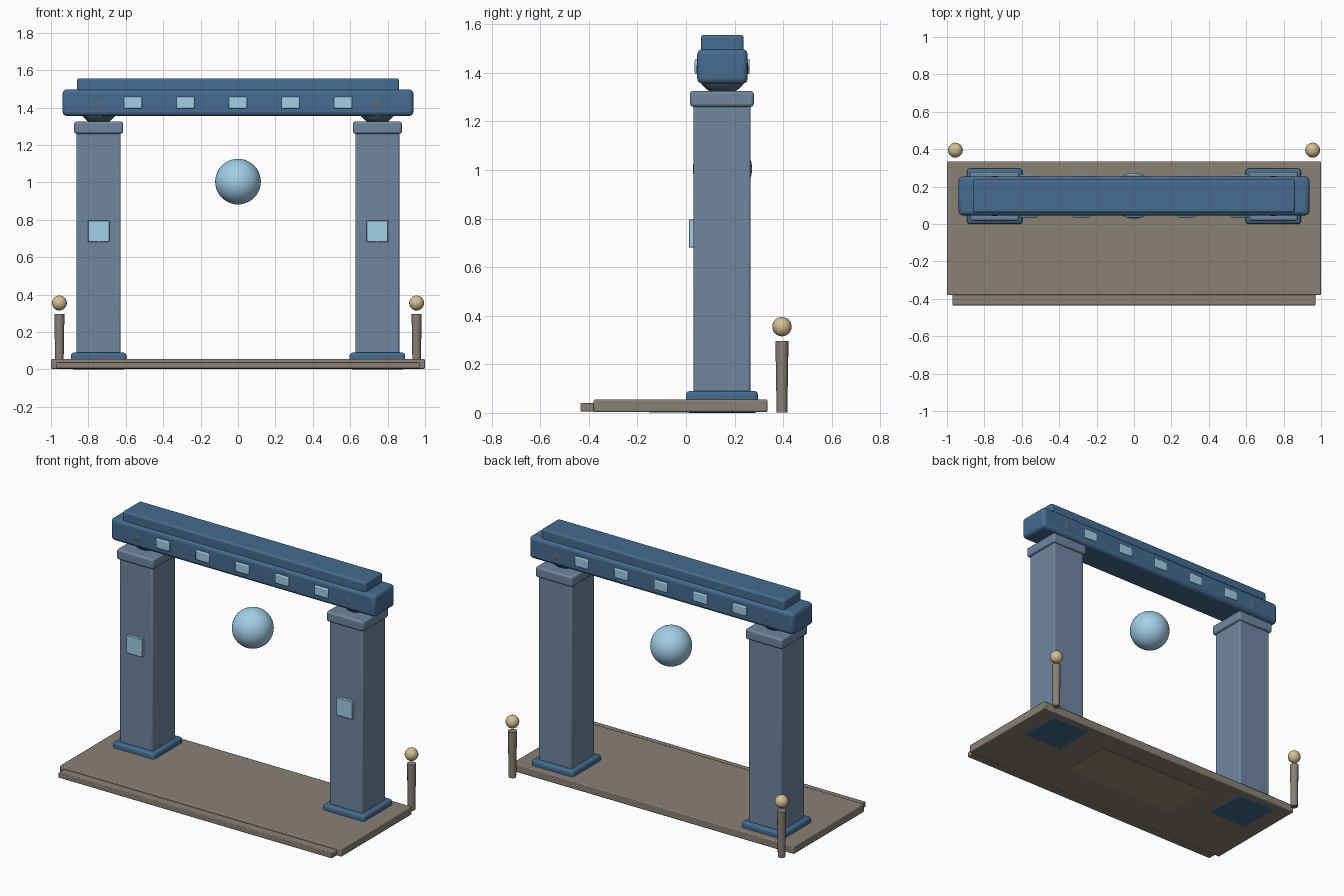
import bpy, math

if "Cube" in bpy.data.objects:
    bpy.data.objects.remove(bpy.data.objects["Cube"])


def material(name, color):
    m = bpy.data.materials.new(name)
    m.diffuse_color = (*color, 1)
    m.use_nodes = True
    m.node_tree.nodes["Principled BSDF"].inputs["Base Color"].default_value = m.diffuse_color
    return m


STONE = material("warm_stone", (0.25, 0.22, 0.18))
SAND = material("sand", (0.30, 0.26, 0.17))
PILLAR = material("slate_blue", (0.16, 0.24, 0.35))
BLUE = material("deep_blue", (0.06, 0.15, 0.28))
DARK = material("dark_slate", (0.10, 0.14, 0.19))
GLOW = material("pale_blue", (0.36, 0.62, 0.80))
GOLD = material("pale_gold", (0.66, 0.52, 0.30))


def finish(name, mat):
    o = bpy.context.object
    o.name = name
    o.data.materials.append(mat)
    bpy.ops.object.shade_smooth_by_angle(angle=math.radians(35))
    return o


def box(name, xr, yr, zr, mat, bevel=0.0, segments=3):
    """Bevelled box given by its x, y and z ranges."""
    ranges = (xr, yr, zr)
    bpy.ops.mesh.primitive_cube_add(size=1, location=[(a + b) / 2 for a, b in ranges])
    bpy.context.object.scale = [b - a for a, b in ranges]
    bpy.ops.object.transform_apply(location=False, rotation=False, scale=True)
    o = finish(name, mat)
    if bevel:
        mod = o.modifiers.new("bevel", 'BEVEL')
        mod.width = bevel
        mod.segments = segments
    return o


def ball(name, center, radius, mat, segments=32, rings=20):
    bpy.ops.mesh.primitive_uv_sphere_add(segments=segments, ring_count=rings,
                                         radius=radius, location=center)
    return finish(name, mat)


# Platform, front step and underside inlay
box("platform", (-1, 1), (-0.38, 0.335), (0.003, 0.055), STONE, 0.006, 2)
box("front_step", (-0.97, 0.97), (-0.435, -0.33), (0.006, 0.04), STONE, 0.004, 2)
box("underside_inlay", (-0.41, 0.41), (-0.15, 0.19), (0.001, 0.03), SAND)

for side, label in ((-1, "left"), (1, "right")):
    cx, cy = side * 0.745, 0.148

    def block(name, half, zr, mat, bevel):
        box(f"{label}_{name}", (cx - half, cx + half), (cy - half, cy + half), zr, mat, bevel)

    # Pillar stack
    block("plinth", 0.148, (0.0, 0.09), BLUE, 0.015)
    block("pillar", 0.118, (0.02, 1.265), PILLAR, 0.01)
    block("capital", 0.131, (1.26, 1.325), PILLAR, 0.012)
    ball(f"{label}_bearing", (cx, 0.15, 1.417), 0.107, DARK)
    # Plaque on the pillar front
    box(f"{label}_plaque", (cx - 0.057, cx + 0.057), (0.012, 0.05), (0.68, 0.797), GLOW, 0.003, 1)
    # Rear marker post with ball finial
    px, py = side * 0.955, 0.395
    bpy.ops.mesh.primitive_cone_add(vertices=12, radius1=0.022, radius2=0.027,
                                    depth=0.295, location=(px, py, 0.1485))
    finish(f"{label}_post", STONE)
    ball(f"{label}_finial", (px, py, 0.355), 0.04, GOLD, 20, 12)

# Lintel with upper slab
box("lintel", (-0.938, 0.938), (0.046, 0.254), (1.355, 1.497), BLUE, 0.022)
box("top_slab", (-0.862, 0.862), (0.061, 0.237), (1.48, 1.556), BLUE, 0.012)

# Glowing studs running through the lintel, seen on both faces
for i in range(-2, 3):
    x = i * 0.281
    box(f"lintel_stud_{i + 3}", (x - 0.048, x + 0.048), (0.036, 0.262), (1.395, 1.457), GLOW, 0.006, 2)

# Floating orb in the opening
ball("floating_orb", (0, 0.15, 1.004), 0.122, GLOW, 40, 24)
